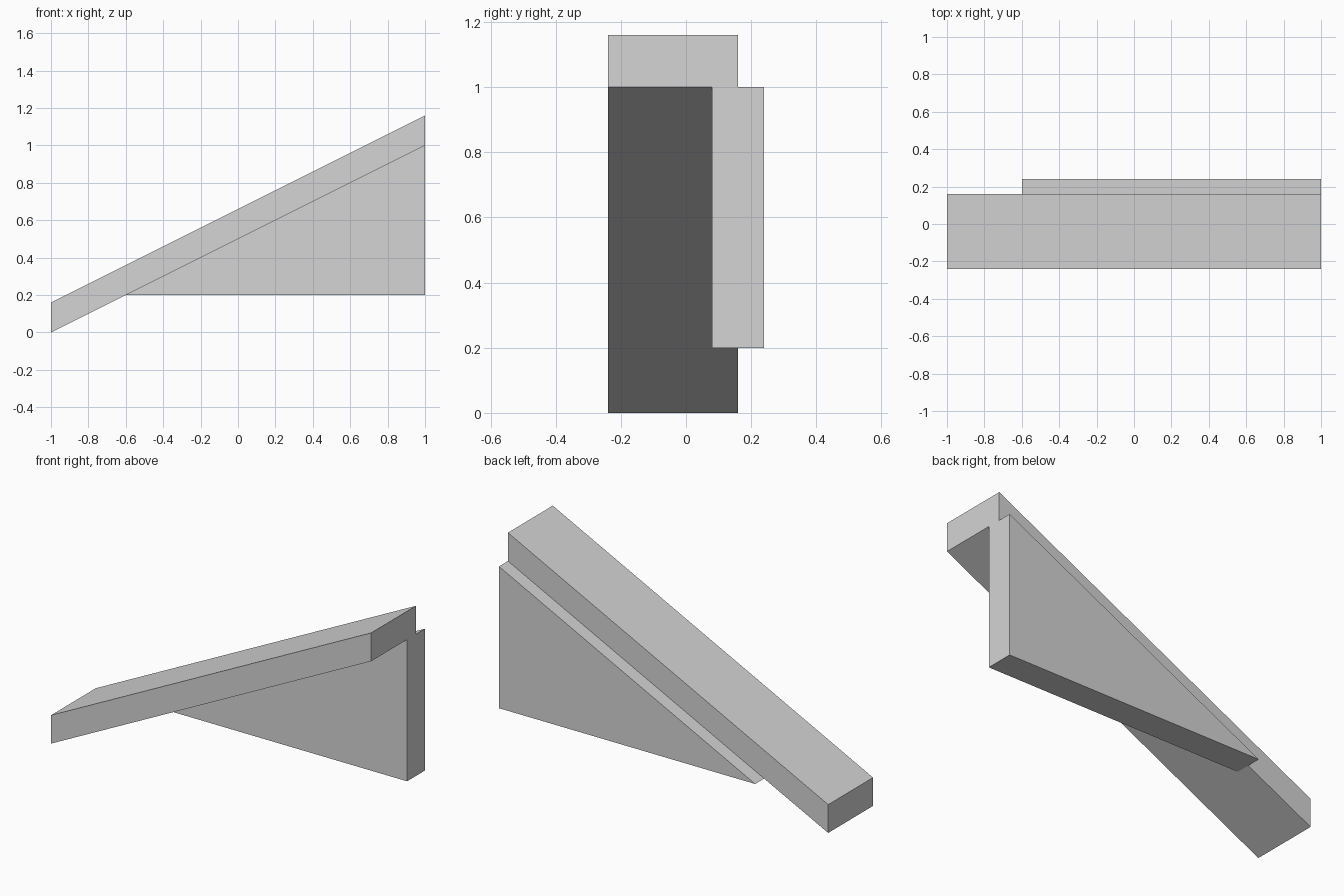
import bpy
import bmesh

cube = bpy.data.objects.get("Cube")
if cube:
    bpy.data.objects.remove(cube, do_unlink=True)

GREY = (0.66, 0.66, 0.66, 1)
grey = bpy.data.materials.new("light_grey")
grey.use_nodes = True
grey.diffuse_color = GREY
grey.node_tree.nodes["Principled BSDF"].inputs["Base Color"].default_value = GREY


def extrude_profile(name, profile, y_front, y_back):
    """Sweep an x-z outline along y into a solid."""
    bm = bmesh.new()
    face = bm.faces.new([bm.verts.new((x, y_front, z)) for x, z in profile])
    swept = bmesh.ops.extrude_face_region(bm, geom=[face])["geom"]
    verts = [v for v in swept if isinstance(v, bmesh.types.BMVert)]
    bmesh.ops.translate(bm, verts=verts, vec=(0, y_back - y_front, 0))
    bmesh.ops.recalc_face_normals(bm, faces=bm.faces)
    mesh = bpy.data.meshes.new(name)
    bm.to_mesh(mesh)
    bm.free()
    mesh.materials.append(grey)
    obj = bpy.data.objects.new(name, mesh)
    bpy.context.collection.objects.link(obj)
    return obj


# Sloping slab with upright ends
extrude_profile("ramp_slab", [(-1, 0), (1, 1), (1, 1.16), (-1, 0.16)], -0.24, 0.16)

# Triangular wall under the back edge of the slab
extrude_profile("support_wall", [(-0.6, 0.2), (1, 0.2), (1, 1)], 0.08, 0.24)
